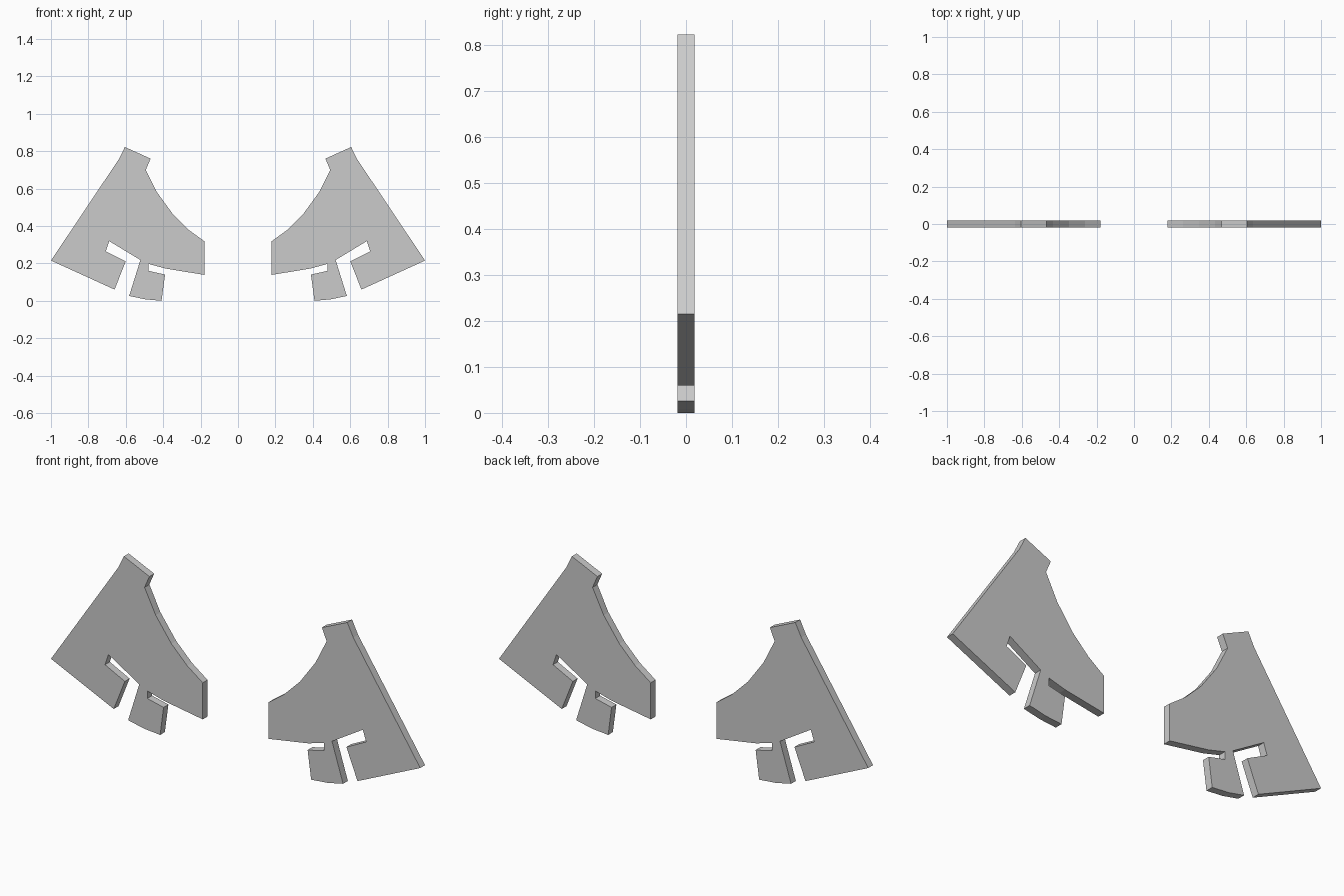
import bpy
import bmesh

if "Cube" in bpy.data.objects:
    bpy.data.objects.remove(bpy.data.objects["Cube"])

HALF_THICKNESS = 0.0185

# Outline of the right-hand plate in the front view (x, z)
OUTLINE = [
    # top tab and concave inner curve
    (0.605, 0.822), (0.467, 0.760), (0.493, 0.700), (0.433, 0.580),
    (0.348, 0.463), (0.262, 0.378), (0.178, 0.317),
    # inner edge and small slot
    (0.178, 0.138), (0.390, 0.173), (0.478, 0.197), (0.478, 0.160), (0.390, 0.140),
    # curved foot
    (0.409, 0.0), (0.497, 0.008), (0.582, 0.026),
    # large hooked slot
    (0.522, 0.218), (0.689, 0.319), (0.707, 0.264), (0.600, 0.211),
    # outer wing
    (0.660, 0.060), (1.0, 0.215), (0.637, 0.757),
]


def make_plate(name, side):
    """Extrude the outline through y; side is 1 (right) or -1 (left)."""
    bm = bmesh.new()
    verts = [bm.verts.new((side * x, -HALF_THICKNESS, z)) for x, z in OUTLINE]
    face = bm.faces.new(verts)
    ext = bmesh.ops.extrude_face_region(bm, geom=[face], use_keep_orig=True)
    back = [v for v in ext["geom"] if isinstance(v, bmesh.types.BMVert)]
    bmesh.ops.translate(bm, verts=back, vec=(0, 2 * HALF_THICKNESS, 0))
    bmesh.ops.recalc_face_normals(bm, faces=bm.faces)
    mesh = bpy.data.meshes.new(name)
    bm.to_mesh(mesh)
    bm.free()
    obj = bpy.data.objects.new(name, mesh)
    bpy.context.collection.objects.link(obj)
    return obj


# Mirrored pair of flat plates
make_plate("right_plate", 1)
make_plate("left_plate", -1)
